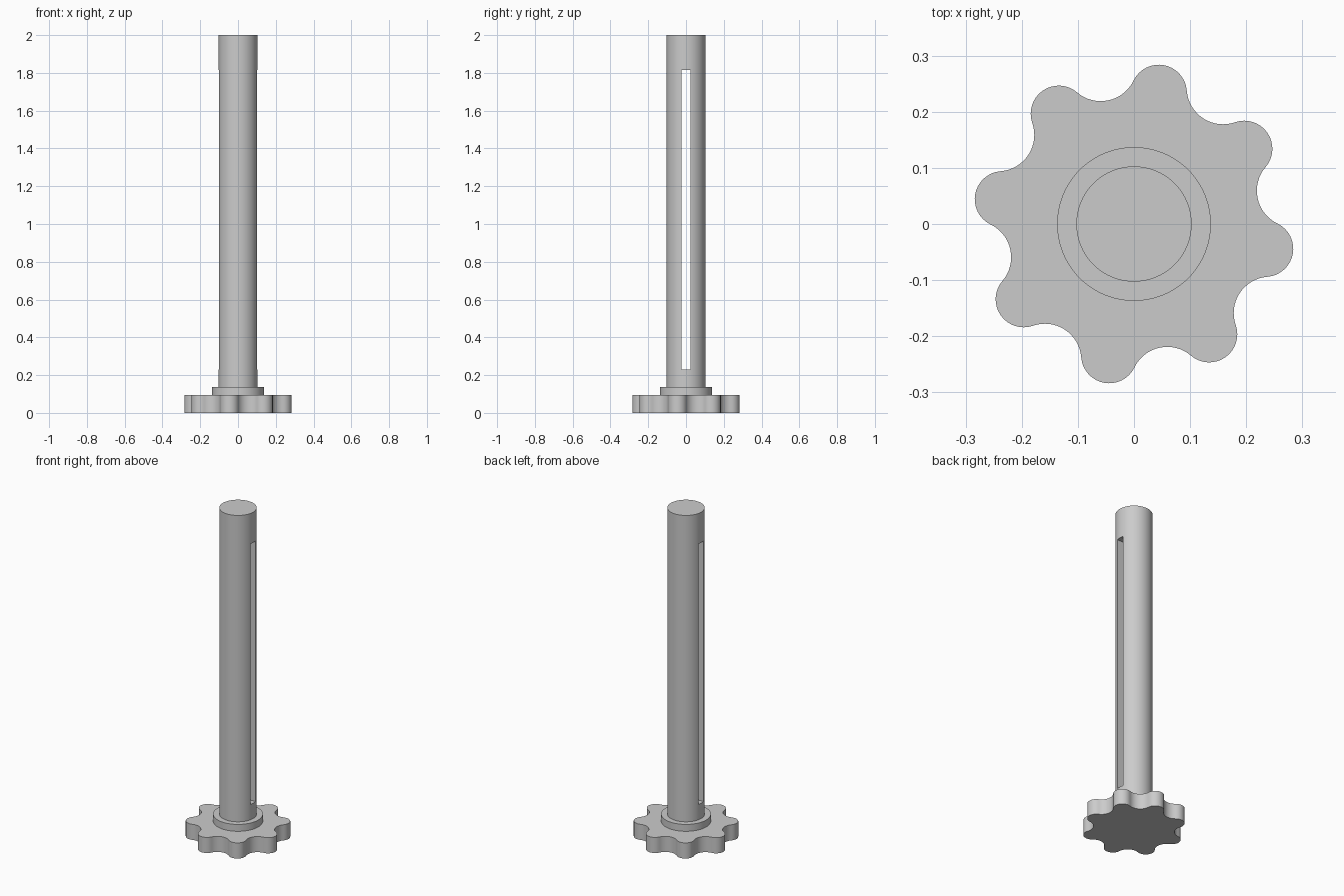
import bpy
import bmesh
from math import cos, sin, pi, radians, atan2
from mathutils import Vector

cube = bpy.data.objects.get("Cube")
if cube:
    bpy.data.objects.remove(cube, do_unlink=True)

grey = bpy.data.materials.new("plain_grey")
grey.use_nodes = True
colour = (0.6, 0.6, 0.6, 1)
grey.diffuse_color = colour
grey.node_tree.nodes["Principled BSDF"].inputs["Base Color"].default_value = colour


def polar(radius, angle):
    return Vector((radius * cos(angle), radius * sin(angle)))


def prism(name, outline, z0, z1):
    """Extrude a closed 2D outline between two heights."""
    bm = bmesh.new()
    base = bm.faces.new([bm.verts.new((p.x, p.y, z0)) for p in outline])
    top = bmesh.ops.extrude_face_region(bm, geom=[base], use_keep_orig=True)
    verts = [g for g in top["geom"] if isinstance(g, bmesh.types.BMVert)]
    bmesh.ops.translate(bm, verts=verts, vec=(0, 0, z1 - z0))
    bmesh.ops.recalc_face_normals(bm, faces=bm.faces)
    mesh = bpy.data.meshes.new(name)
    bm.to_mesh(mesh)
    bm.free()
    mesh.materials.append(grey)
    obj = bpy.data.objects.new(name, mesh)
    bpy.context.collection.objects.link(obj)
    return obj


def smooth(obj):
    bpy.ops.object.select_all(action="DESELECT")
    obj.select_set(True)
    bpy.context.view_layer.objects.active = obj
    bpy.ops.object.shade_smooth_by_angle(angle=radians(30))


def circle(radius, count=96):
    return [polar(radius, 2 * pi * i / count) for i in range(count)]


def lobed_outline(lobes, lobe_dist, lobe_r, valley_dist, start, steps=16):
    """Round lobes joined by tangent concave arcs."""
    half = pi / lobes
    lobe, valley = polar(lobe_dist, 0), polar(valley_dist, half)
    joint = valley - lobe
    valley_r = joint.length - lobe_r
    a = atan2(joint.y, joint.x)            # direction of the tangent point
    b0 = a + pi                            # valley arc sweeps back, clockwise
    b1 = 2 * half - a + pi + pi
    b1 = 2 * (half + pi) - b0              # mirrored about the valley axis
    arc = [lobe + polar(lobe_r, -a + 2 * a * i / steps) for i in range(steps)]
    arc += [valley + polar(valley_r, b0 + (b1 - b0) * i / steps) for i in range(steps)]
    points = []
    for k in range(lobes):
        turn = start + 2 * half * k
        c, s = cos(turn), sin(turn)
        points += [Vector((c * p.x - s * p.y, s * p.x + c * p.y)) for p in arc]
    return points


# Hand wheel with eight lobes, and the collar on it
wheel = prism("hand_wheel", lobed_outline(8, 0.238, 0.05, 0.29, radians(34.3)), 0, 0.095)
collar = prism("collar", circle(0.137), 0.09, 0.137)

# Rod with a long slot cut through from side to side
rod = prism("slotted_rod", circle(0.1027), 0.13, 2.0)
slot = prism("slot_cutter", [Vector(p) for p in
             ((-0.2, -0.024), (0.2, -0.024), (0.2, 0.024), (-0.2, 0.024))], 0.23, 1.815)
slot.hide_render = True
cut = rod.modifiers.new("slot", "BOOLEAN")
cut.operation = "DIFFERENCE"
cut.solver = "EXACT"
cut.object = slot
bpy.context.view_layer.objects.active = rod
bpy.ops.object.modifier_apply(modifier=cut.name)
bpy.data.objects.remove(slot, do_unlink=True)

for part in (wheel, collar, rod):
    smooth(part)
